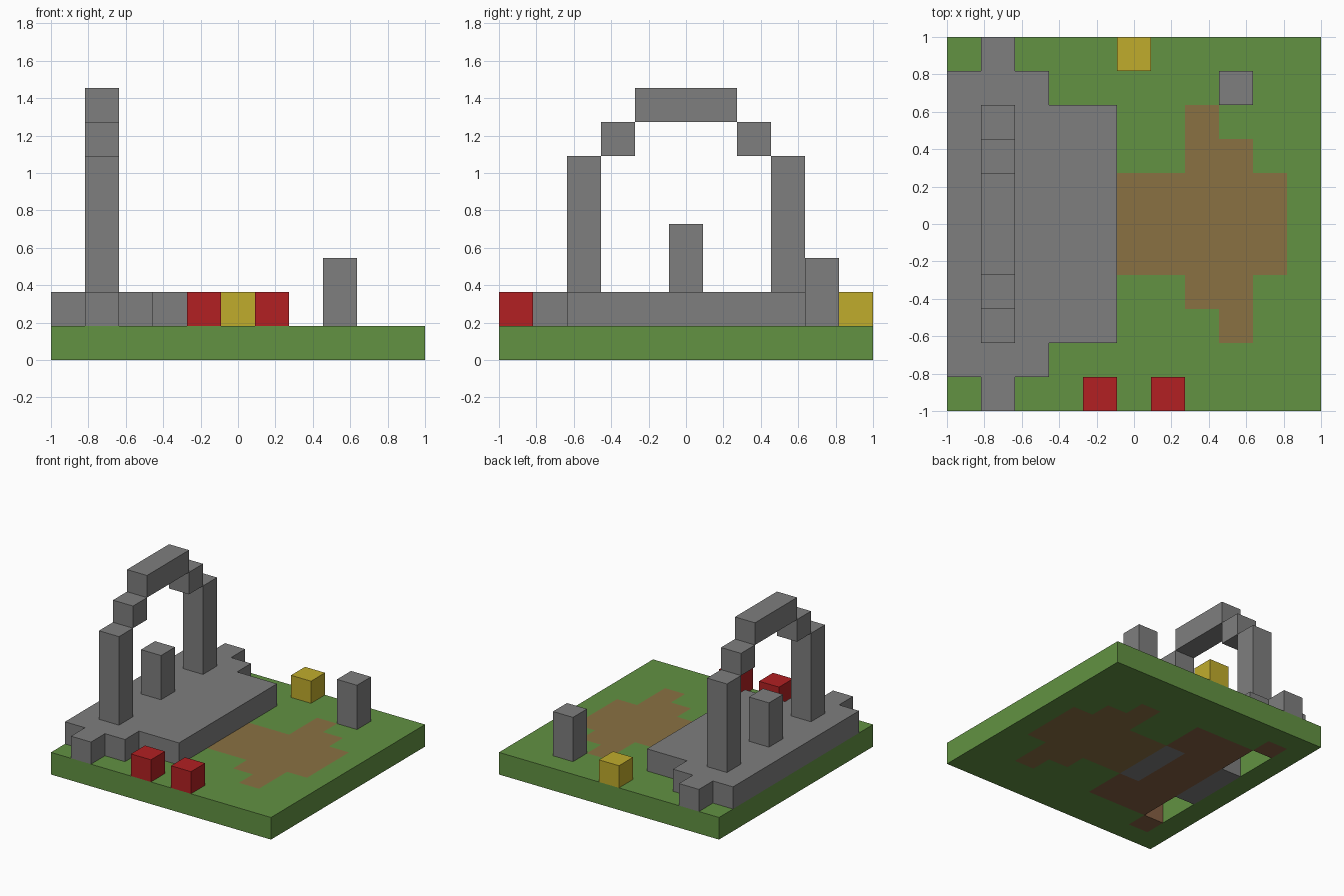
import bpy, bmesh
from mathutils import Vector

cube = bpy.data.objects.get("Cube")
if cube:
    bpy.data.objects.remove(cube, do_unlink=True)

N = 11           # cells along each side of the ground
U = 2 / N        # size of one cell


def linear(c):
    c /= 255
    return c / 12.92 if c <= 0.04045 else ((c + 0.055) / 1.055) ** 2.4


def material(name, *rgb):
    mat = bpy.data.materials.new(name)
    mat.use_nodes = True
    colour = (*[linear(c) for c in rgb], 1)
    mat.diffuse_color = colour
    mat.node_tree.nodes["Principled BSDF"].inputs["Base Color"].default_value = colour
    return mat


MATS = {
    "g": material("grass_green", 98, 146, 66),
    "p": material("path_brown", 138, 113, 66),
    "d": material("soil_brown", 134, 96, 67),
    "s": material("stone_grey", 126, 126, 126),
    "r": material("flower_red", 178, 32, 34),
    "y": material("flower_yellow", 192, 172, 44),
}
SIDES = [Vector(v) for v in ((1, 0, 0), (-1, 0, 0), (0, 1, 0),
                             (0, -1, 0), (0, 0, 1), (0, 0, -1))]


def build(name, cells):
    """One object from a dict of cell -> material letter, outer faces only."""
    letters = sorted(set(cells.values()))
    bm = bmesh.new()
    for cell, letter in cells.items():
        centre = Vector(cell) + Vector((0.5, 0.5, 0.5))
        for n in SIDES:
            if tuple(int(a + b) for a, b in zip(cell, n)) in cells:
                continue
            a = Vector((n.y, n.z, n.x)) / 2
            b = n.cross(a)
            corners = [centre + n / 2 + s * a + t * b
                       for s, t in ((-1, -1), (1, -1), (1, 1), (-1, 1))]
            face = bm.faces.new([
                bm.verts.new(((c.x - N / 2) * U, (c.y - N / 2) * U, c.z * U))
                for c in corners])
            face.material_index = letters.index(letter)
    bmesh.ops.remove_doubles(bm, verts=bm.verts[:], dist=U / 100)
    bmesh.ops.dissolve_limit(bm, angle_limit=0.01, verts=bm.verts[:],
                             edges=bm.edges[:], delimit={"MATERIAL"})
    mesh = bpy.data.meshes.new(name)
    bm.to_mesh(mesh)
    bm.free()
    for letter in letters:
        mesh.materials.append(MATS[letter])
    bpy.context.collection.objects.link(bpy.data.objects.new(name, mesh))


def layer(name, rows, k):
    """Flat layer from a plan whose first row is the back edge."""
    build(name, {(i, N - 1 - r, k): ch for r, row in enumerate(rows)
                 for i, ch in enumerate(row) if ch != "."})


def block(name, letter, i, j, k, length=1, height=1):
    build(name, {(i, j + b, k + c): letter
                 for b in range(length) for c in range(height)})


# Ground slab with path, soil and the hollow cells below the arch
layer("ground", [
    "ggggggggggg",
    "gdggggggggg",
    "g.dddggpggg",
    "g.dddggppgg",
    "gsddspppppg",
    "gsddspppppg",
    "gsddspppppg",
    "g.dddggppgg",
    "g.dddgggpgg",
    "gdggggggggg",
    "ggggggggggg"], 0)

# Stepped stone platform
layer("platform", [".s", "sss"] + ["sssss"] * 7 + ["sss", ".s"], 1)

# Arch: two columns, two shoulders and a lintel
for side, column_j, shoulder_j in (("front", 2, 3), ("back", 8, 7)):
    block(side + "_arch_column", "s", 1, column_j, 2, height=4)
    block(side + "_arch_shoulder", "s", 1, shoulder_j, 6)
block("arch_lintel", "s", 1, 4, 7, length=3)

# Standing stones
block("centre_pillar", "s", 1, 5, 2, height=2)
block("corner_post", "s", 8, 9, 1, height=2)

# Flower blocks
block("red_flower_right", "r", 4, 0, 1)
block("red_flower_left", "r", 6, 0, 1)
block("yellow_flower", "y", 5, 10, 1)
